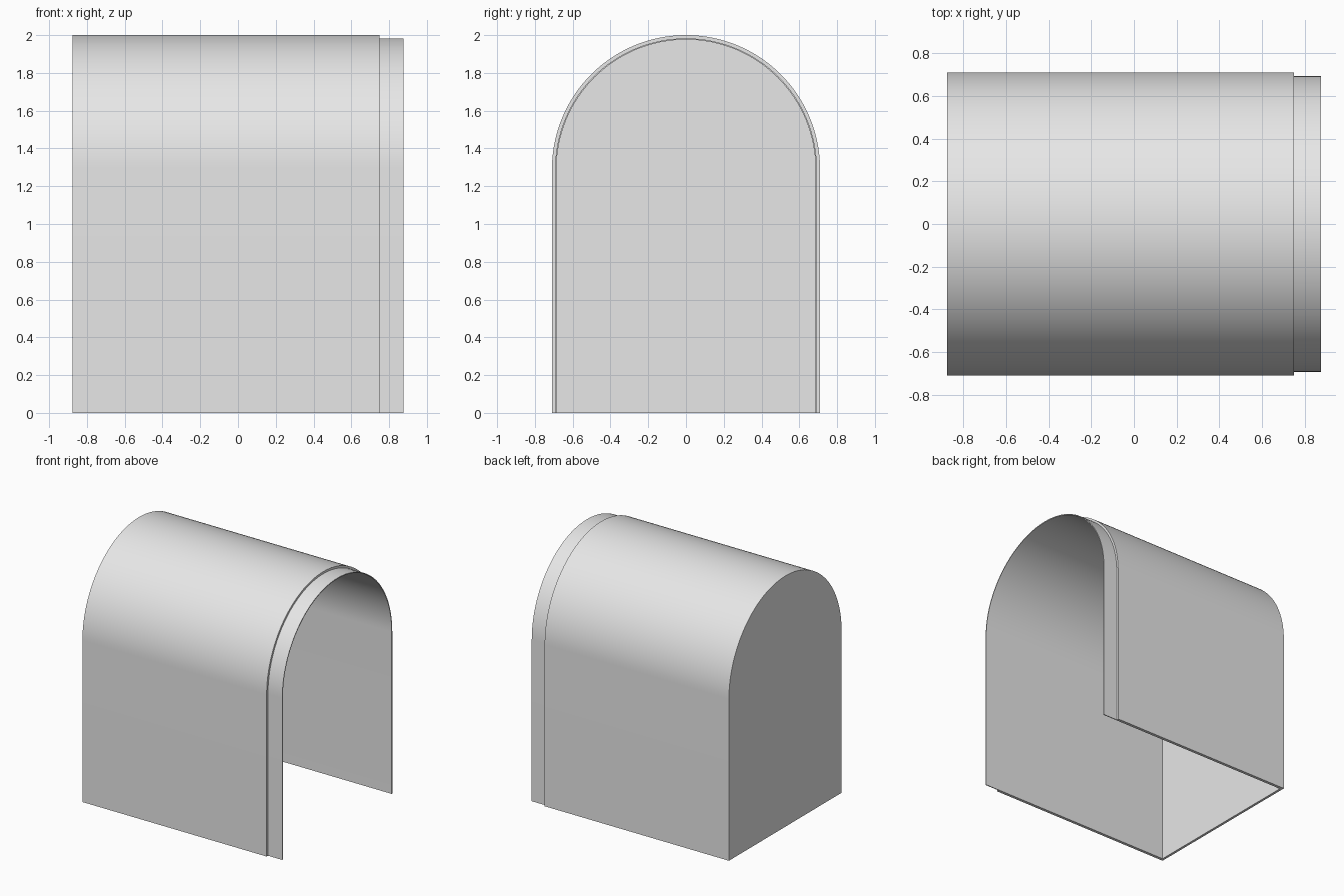
import bpy
import bmesh
import math

cube = bpy.data.objects.get("Cube")
if cube:
    bpy.data.objects.remove(cube, do_unlink=True)

SPRING = 1.29      # height where the straight sides meet the arch
SEGMENTS = 64

grey = bpy.data.materials.new("light_grey")
grey.use_nodes = True
grey.diffuse_color = (0.8, 0.8, 0.8, 1)
grey.node_tree.nodes["Principled BSDF"].inputs["Base Color"].default_value = (0.8, 0.8, 0.8, 1)


def arch_points(x, r):
    """Upright arch outline at x, from the +y foot over the top to the -y foot."""
    angles = [math.pi * i / SEGMENTS for i in range(SEGMENTS + 1)]
    arc = [(x, r * math.cos(a), SPRING + r * math.sin(a)) for a in angles]
    return [(x, r, 0)] + arc + [(x, -r, 0)]


# Wall section as (x, radius): outer skin, step, thin lip, then back along the inside
stations = [(-0.876, 0.71), (0.75, 0.71), (0.75, 0.693),
            (0.876, 0.693), (0.876, 0.686), (-0.856, 0.686)]

bm = bmesh.new()
rings = [[bm.verts.new(p) for p in arch_points(x, r)] for x, r in stations]

# Shell and lip surfaces
for a, b in zip(rings, rings[1:]):
    for i in range(len(a) - 1):
        bm.faces.new((a[i], a[i + 1], b[i + 1], b[i]))

# End wall, outside and inside
bm.faces.new(rings[0])
bm.faces.new(rings[-1])

# Bottom rim of the walls
bm.faces.new([r[0] for r in rings] + [r[-1] for r in reversed(rings)])

bmesh.ops.recalc_face_normals(bm, faces=bm.faces)
mesh = bpy.data.meshes.new("arched_cover")
bm.to_mesh(mesh)
bm.free()
mesh.materials.append(grey)

cover = bpy.data.objects.new("arched_cover", mesh)
bpy.context.collection.objects.link(cover)
bpy.ops.object.select_all(action="DESELECT")
cover.select_set(True)
bpy.context.view_layer.objects.active = cover
bpy.ops.object.shade_smooth_by_angle(angle=math.radians(30))
